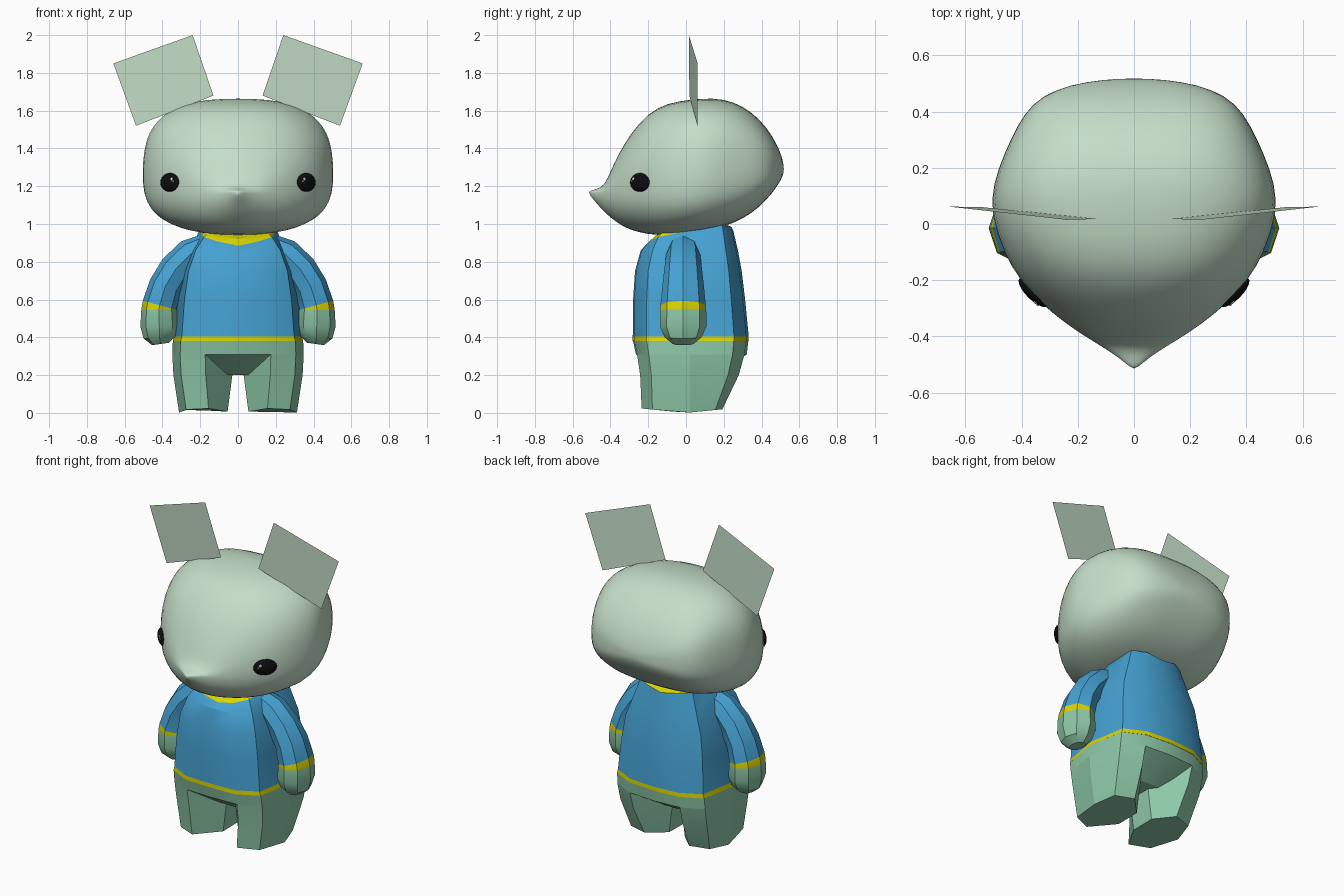
import bpy, bmesh, math
from mathutils import Vector, Matrix

cube = bpy.data.objects.get("Cube")
if cube:
    bpy.data.objects.remove(cube, do_unlink=True)


def material(name, r, g, b):
    m = bpy.data.materials.new(name)
    m.use_nodes = True
    m.diffuse_color = (r, g, b, 1)
    bsdf = m.node_tree.nodes["Principled BSDF"]
    bsdf.inputs["Base Color"].default_value = (r, g, b, 1)
    bsdf.inputs["Roughness"].default_value = 0.8
    return m


PALE = material("pale green", 0.56, 0.73, 0.58)
GREEN = material("leaf green", 0.27, 0.58, 0.39)
BLUE = material("shirt blue", 0.06, 0.36, 0.65)
YELLOW = material("trim yellow", 0.70, 0.66, 0.0)
BLACK = material("eye black", 0.004, 0.004, 0.004)
WHITE = material("glint white", 0.8, 0.8, 0.8)


def finish(bm, name, mats, angle=30):
    bmesh.ops.recalc_face_normals(bm, faces=bm.faces[:])
    me = bpy.data.meshes.new(name)
    bm.to_mesh(me)
    bm.free()
    for m in mats:
        me.materials.append(m)
    ob = bpy.data.objects.new(name, me)
    bpy.context.collection.objects.link(ob)
    bpy.ops.object.select_all(action='DESELECT')
    ob.select_set(True)
    bpy.context.view_layer.objects.active = ob
    bpy.ops.object.shade_smooth_by_angle(angle=math.radians(angle))
    return ob


def loft(name, rings, mats, bands=None, angle=30):
    """Skin a list of point rings; bands gives a material index per strip."""
    bm = bmesh.new()
    rows = [[bm.verts.new(p) for p in ring] for ring in rings]
    n = len(rows[0])
    for k, (a, b) in enumerate(zip(rows, rows[1:])):
        for i in range(n):
            j = (i + 1) % n
            f = bm.faces.new((a[i], a[j], b[j], b[i]))
            f.material_index = bands[k] if bands else 0
    for row, k in ((rows[0], 0), (rows[-1], -1)):
        f = bm.faces.new(row)
        f.material_index = bands[k] if bands else 0
    return finish(bm, name, mats, angle)


# Body outline: one side from front to back, in unit size
SIDE = [(0.5, -0.98), (0.88, -0.76), (1, 0), (0.88, 0.75), (0.5, 0.96)]


def side_points(z, hx, front, back):
    return [Vector((x * hx, 0.02 + (y * (back - 0.02) if y > 0 else -y * (front - 0.02)), z))
            for x, y in SIDE]


def body_ring(z, hx, front, back, tilt=0):
    pts = side_points(z, hx, front, back)
    ring = [Vector((0, front, z))] + pts + [Vector((0, back, z))]
    ring += [Vector((-p.x, p.y, p.z)) for p in reversed(pts)]
    for p in ring:
        p.z += tilt * (0.18 * (p.y - front) + 0.2 * abs(p.x))
    return ring


# Head: rounded sections running from beak tip to back
# (y, half width, top, bottom, height of widest point)
HEAD = [
    (-0.515, 0.008, 1.175, 1.16, 1.168), (-0.47, 0.06, 1.185, 1.105, 1.165),
    (-0.43, 0.125, 1.205, 1.06, 1.165), (-0.40, 0.175, 1.28, 1.035, 1.165),
    (-0.35, 0.25, 1.385, 0.995, 1.17), (-0.29, 0.325, 1.485, 0.965, 1.19),
    (-0.2, 0.41, 1.59, 0.943, 1.21), (-0.1, 0.467, 1.643, 0.937, 1.23),
    (0.03, 0.512, 1.662, 0.95, 1.25), (0.14, 0.506, 1.67, 0.97, 1.27),
    (0.25, 0.465, 1.652, 1.0, 1.28), (0.35, 0.418, 1.595, 1.055, 1.29),
    (0.43, 0.365, 1.51, 1.13, 1.29), (0.48, 0.28, 1.425, 1.195, 1.29),
    (0.507, 0.17, 1.36, 1.24, 1.29), (0.518, 0.05, 1.31, 1.275, 1.29),
]


def head_ring(y, w, top, bottom, mid, n=28):
    blend = min(1, max(0, (y + 0.4) / 0.4))
    e = 2 / (2 + 0.8 * blend)
    ring = []
    for i in range(n):
        c, s = math.cos(math.tau * i / n), math.sin(math.tau * i / n)
        h = top - mid if s > 0 else mid - bottom
        ring.append((math.copysign(abs(c) ** e, c) * w, y,
                     mid + math.copysign(abs(s) ** e, s) * h))
    return ring


head = loft("head", [head_ring(*row) for row in HEAD], [PALE], angle=80)
sub = head.modifiers.new("smooth", 'SUBSURF')
sub.levels = sub.render_levels = 1

# Shirt torso with yellow waistband and collar
torso = [body_ring(0.38, 0.345, -0.282, 0.332), body_ring(0.405, 0.338, -0.282, 0.332),
         body_ring(0.6, 0.322, -0.28, 0.313), body_ring(0.75, 0.298, -0.27, 0.295),
         body_ring(0.86, 0.255, -0.24, 0.275), body_ring(0.885, 0.205, -0.2, 0.25, 1),
         body_ring(0.92, 0.17, -0.165, 0.21, 1)]
loft("shirt", torso, [BLUE, YELLOW], [1, 0, 0, 0, 0, 1])

# Hips, narrowing to a crotch between the legs
loft("hips", [body_ring(0.38, 0.345, -0.28, 0.33), body_ring(0.31, 0.348, -0.265, 0.322),
              body_ring(0.2, 0.2, -0.1, 0.14)], [GREEN])


def leg_ring(z, hx, front, back, inner, bulge=0):
    ring = side_points(z, hx, front, back)
    ring += [Vector((inner, 0.09, z)), Vector((inner, -0.07, z))]
    for p in ring:
        p.z += bulge * abs(p.y)
    return ring


def ellipsoid(name, centre, size, turn, mat):
    bm = bmesh.new()
    bmesh.ops.create_uvsphere(bm, u_segments=20, v_segments=12, radius=1)
    bmesh.ops.transform(bm, verts=bm.verts[:], matrix=Matrix.Translation(centre)
                        @ Matrix.Rotation(turn, 4, 'Z') @ Matrix.Diagonal((*size, 1)))
    return finish(bm, name, [mat], 80)


# Arm path: (x, z, radius across, radius in depth)
ARM = [(0.14, 0.90, 0.06, 0.07), (0.25, 0.84, 0.085, 0.09), (0.33, 0.76, 0.088, 0.1),
       (0.385, 0.67, 0.088, 0.11), (0.415, 0.57, 0.092, 0.12), (0.418, 0.545, 0.094, 0.122),
       (0.417, 0.46, 0.1, 0.124), (0.415, 0.40, 0.085, 0.098), (0.41, 0.365, 0.045, 0.055)]


def arm_rings(sx):
    rings = []
    for i, (x, z, r, depth) in enumerate(ARM):
        a, b = ARM[max(i - 1, 0)], ARM[min(i + 1, len(ARM) - 1)]
        out = Vector((a[1] - b[1], b[0] - a[0])).normalized() * r
        ring = []
        for k in range(8):
            t = math.tau * k / 8
            c, s = math.cos(t), math.sin(t)
            ring.append((sx * (x + out.x * c), -0.015 + depth * s, z + out.y * c))
        rings.append(ring)
    return rings


EAR = [(0.24, 0.015, 2.0), (0.66, 0.062, 1.85), (0.54, 0.06, 1.52), (0.13, 0.018, 1.68)]

# Paired parts
for side, sx in (("left", 1), ("right", -1)):
    leg = [leg_ring(0, 0.312, -0.24, 0.2, 0.055, 0.1), leg_ring(0.2, 0.342, -0.248, 0.29, 0.03),
           leg_ring(0.31, 0.348, -0.265, 0.322, 0.03)]
    loft(side + "_leg", [[(sx * p.x, p.y, p.z) for p in r] for r in leg], [GREEN], angle=20)

    loft(side + "_arm", arm_rings(sx), [BLUE, YELLOW, GREEN], [0, 0, 0, 0, 1, 2, 2, 2])

    bm = bmesh.new()
    bm.faces.new([bm.verts.new((sx * x, y, z)) for x, y, z in EAR])
    finish(bm, side + "_ear", [PALE])

    # Flattened eye facing diagonally outward, with two glints
    eye = Vector((sx * 0.358, -0.243, 1.22))
    along = Vector((-sx, -1, 0)).normalized()
    outward = Vector((sx, -1, 0)).normalized()
    turn = sx * math.pi / 4
    ellipsoid(side + "_eye", eye, (0.07, 0.026, 0.05), turn, BLACK)
    for tag, u, v, r in (("large", 0.03, 0.018, 0.009), ("small", 0.042, 0.006, 0.005)):
        spot = eye + along * u + outward * 0.021 + Vector((0, 0, v))
        ellipsoid(f"{side}_{tag}_glint", spot, (r, 0.004, r), turn, WHITE)
